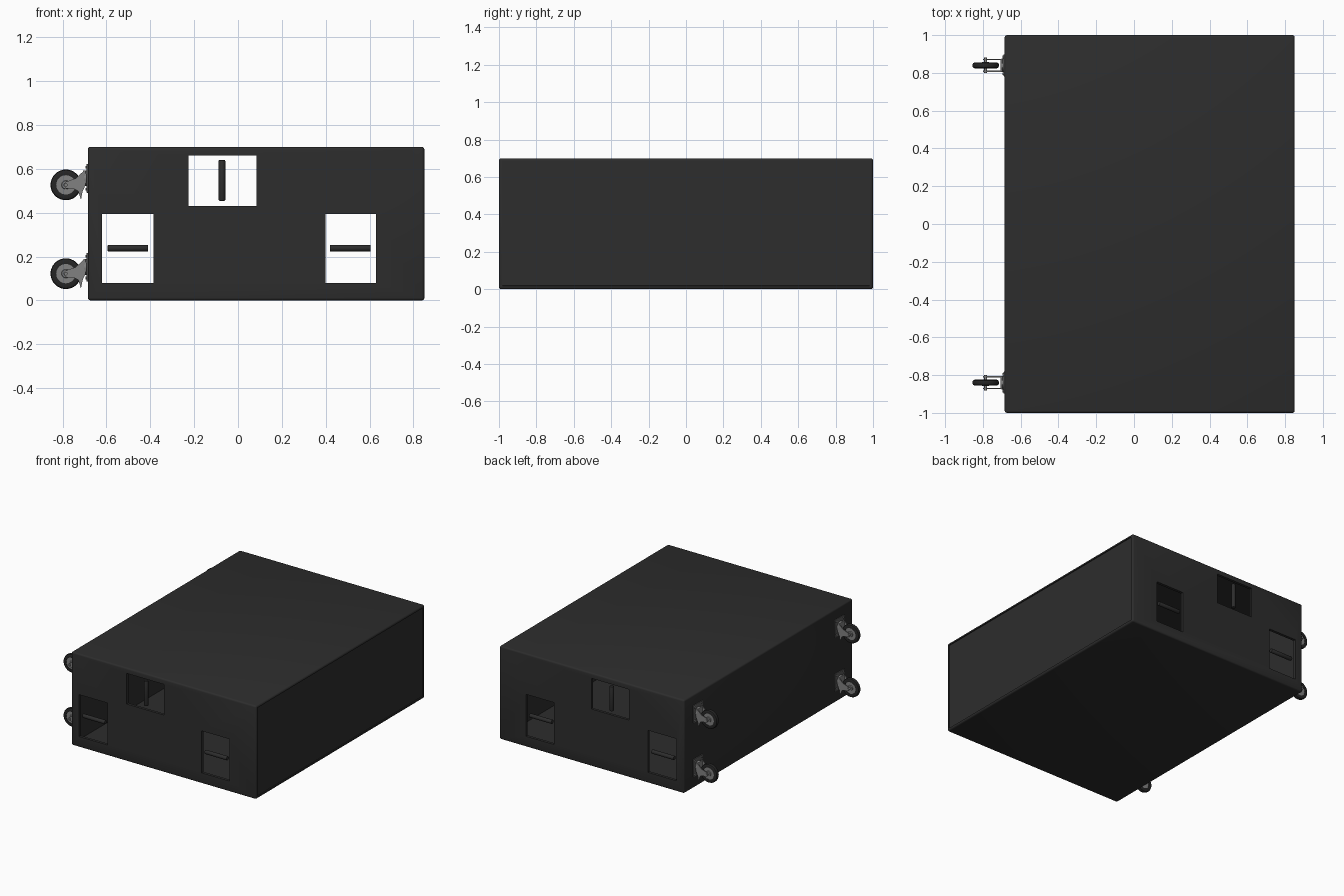
import bpy, bmesh, math
from mathutils import Matrix, Vector

if "Cube" in bpy.data.objects:
    bpy.data.objects.remove(bpy.data.objects["Cube"])


def material(name, v):
    m = bpy.data.materials.new(name)
    m.diffuse_color = (v, v, v, 1)
    m.use_nodes = True
    m.node_tree.nodes["Principled BSDF"].inputs["Base Color"].default_value = m.diffuse_color
    return m


BLACK = material("case_black", 0.026)
RUBBER = material("rubber_black", 0.018)
STEEL = material("caster_steel", 0.22)
PLATE = material("plate_grey", 0.10)


def finish(bm, name, mat, smooth=True):
    bmesh.ops.recalc_face_normals(bm, faces=bm.faces)
    me = bpy.data.meshes.new(name)
    bm.to_mesh(me)
    bm.free()
    ob = bpy.data.objects.new(name, me)
    bpy.context.collection.objects.link(ob)
    if mat:
        me.materials.append(mat)
    bpy.ops.object.select_all(action='DESELECT')
    ob.select_set(True)
    bpy.context.view_layer.objects.active = ob
    if smooth:
        bpy.ops.object.shade_smooth_by_angle(angle=math.radians(35))
    return ob


def box_bm(lo, hi, bevel=0, segs=2):
    bm = bmesh.new()
    lo, hi = Vector(lo), Vector(hi)
    bmesh.ops.create_cube(bm, size=1, matrix=Matrix.Translation((lo + hi) / 2) @ Matrix.Diagonal((*(hi - lo), 1)))
    if bevel:
        bmesh.ops.bevel(bm, geom=bm.edges[:], offset=bevel, segments=segs, profile=0.5, affect='EDGES')
    return bm


def box(name, lo, hi, mat, bevel=0):
    return finish(box_bm(lo, hi, bevel), name, mat)


def rod(name, centre, axis, radius, length, mat, bevel=0.0, sides=20):
    bm = bmesh.new()
    rot = Vector((0, 0, 1)).rotation_difference(Vector(axis)).to_matrix().to_4x4()
    bmesh.ops.create_cone(bm, cap_ends=True, segments=sides, radius1=radius, radius2=radius, depth=length)
    if bevel:
        rim = [e for e in bm.edges if abs(e.verts[0].co.z - e.verts[1].co.z) < 1e-5]
        bmesh.ops.bevel(bm, geom=rim, offset=bevel, segments=2, profile=0.5, affect='EDGES')
    bm.transform(Matrix.Translation(centre) @ rot)
    return finish(bm, name, mat)


def ring(name, centre, profile, mat, steps=36):
    """Closed (radius, y) profile spun about the y axis."""
    bm = bmesh.new()
    rows = []
    for i in range(steps):
        a = 2 * math.pi * i / steps
        rows.append([bm.verts.new((r * math.cos(a), y, r * math.sin(a))) for r, y in profile])
    n = len(profile)
    for i in range(steps):
        p, q = rows[i], rows[(i + 1) % steps]
        for j in range(n):
            k = (j + 1) % n
            bm.faces.new((p[j], p[k], q[k], q[j]))
    bm.transform(Matrix.Translation(centre))
    return finish(bm, name, mat)


def slab(name, centre, outline, thick, mat):
    """xz outline extruded along y."""
    bm = bmesh.new()
    f = bm.faces.new([bm.verts.new((x, -thick / 2, z)) for x, z in outline])
    new = bmesh.ops.extrude_face_region(bm, geom=[f])["geom"]
    bmesh.ops.translate(bm, vec=(0, thick, 0), verts=[v for v in new if isinstance(v, bmesh.types.BMVert)])
    bm.transform(Matrix.Translation(centre))
    return finish(bm, name, mat)


# Case shell: rounded box with a shallow recessed panel on the right side
X0, X1, H, T = -0.685, 0.85, 0.70, 0.02
bm = box_bm((X0, -1, 0), (X1, 1, H), 0.012, 3)
bm.normal_update()
side = max(bm.faces, key=lambda f: f.calc_area() * (f.normal.x > 0.9))
bmesh.ops.inset_region(bm, faces=[side], thickness=0.008)
bmesh.ops.inset_region(bm, faces=[side], thickness=0.001, depth=-0.006)
shell = finish(bm, "case_shell", BLACK, smooth=False)

# Hollow inside and the three handle openings through both ends
openings = [(-0.62, -0.385, 0.08, 0.395), (0.398, 0.63, 0.08, 0.395), (-0.225, 0.085, 0.43, 0.66)]
cuts = [((X0 + T, -1 + T, T), (X1 - T, 1 - T, H - T))]
cuts += [((a, -1.1, c), (b, 1.1, d)) for a, b, c, d in openings]
for lo, hi in cuts:
    cutter = finish(box_bm(lo, hi), "cutter", None, smooth=False)
    cutter.hide_render = True
    mod = shell.modifiers.new("cut", 'BOOLEAN')
    mod.operation, mod.solver, mod.object = 'DIFFERENCE', 'EXACT', cutter
    bpy.context.view_layer.objects.active = shell
    bpy.ops.object.modifier_apply(modifier=mod.name)
    bpy.data.objects.remove(cutter)
bpy.ops.object.select_all(action='DESELECT')
shell.select_set(True)
bpy.context.view_layer.objects.active = shell
bpy.ops.object.shade_smooth_by_angle(angle=math.radians(35))

# Grip bars across each opening, both ends
for s, end in ((-1, "front"), (1, "back")):
    y = s * 0.985
    rod(f"{end}_handle_left", (-0.502, y, 0.238), (1, 0, 0), 0.015, 0.185, BLACK, 0.003)
    rod(f"{end}_handle_right", (0.512, y, 0.238), (1, 0, 0), 0.015, 0.185, BLACK, 0.003)
    rod(f"{end}_handle_top", (-0.073, y, 0.547), (0, 0, 1), 0.015, 0.185, BLACK, 0.003)

# Swivel casters on the left side
FORK = [(-0.014, 0.0), (0.0, 0.014), (0.045, 0.03), (0.08, 0.062), (0.09, 0.065), (0.09, 0.0),
        (0.076, -0.03), (0.069, -0.068), (0.056, -0.028), (0.04, -0.02), (0.0, -0.016)]
TYRE = [(0.044, -0.014), (0.058, -0.016), (0.067, -0.012), (0.07, -0.005),
        (0.07, 0.005), (0.067, 0.012), (0.058, 0.016), (0.044, 0.014)]
HUB = [(0.006, -0.018), (0.018, -0.018), (0.02, -0.011), (0.045, -0.011),
       (0.045, 0.011), (0.02, 0.011), (0.018, 0.018), (0.006, 0.018)]
for sy, end in ((-1, "front"), (1, "back")):
    for cz, level in ((0.122, "lower"), (0.527, "upper")):
        n = f"{end}_{level}_caster_"
        cx, cy = -0.785, sy * 0.84
        c = Vector((cx, cy, cz))
        ring(n + "tyre", c, TYRE, RUBBER)
        ring(n + "hub", c, HUB, STEEL)
        rod(n + "axle", c, (0, 1, 0), 0.008, 0.082, STEEL, sides=12)
        for s in (-1, 1):
            slab(n + "fork", c + Vector((0, s * 0.031, 0)), FORK, 0.006, STEEL)
        box(n + "crown", c + Vector((0.078, -0.034, -0.005)), c + Vector((0.088, 0.034, 0.065)), STEEL, 0.002)
        rod(n + "swivel", c + Vector((0.09, 0, 0.03)), (1, 0, 0), 0.036, 0.016, STEEL, 0.003, 24)
        box(n + "plate", c + Vector((0.095, -0.058, -0.036)), c + Vector((0.102, 0.058, 0.095)), PLATE, 0.001)
        for by in (-0.044, 0.044):
            for bz in (-0.02, 0.08):
                rod(n + "bolt", c + Vector((0.093, by, bz)), (1, 0, 0), 0.007, 0.006, STEEL, sides=6)
